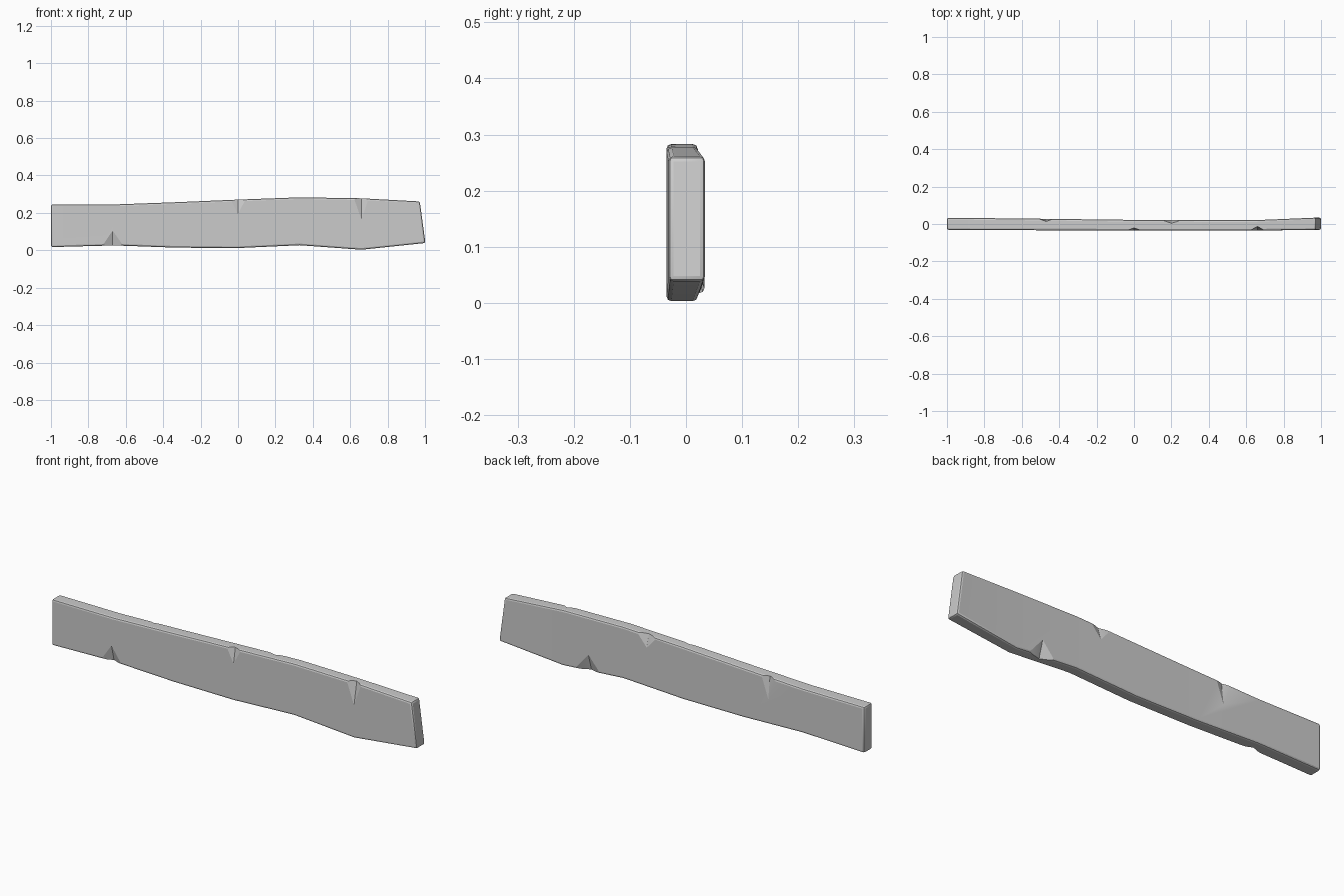
import bpy, bmesh
from mathutils import Vector

if "Cube" in bpy.data.objects:
    bpy.data.objects.remove(bpy.data.objects["Cube"])

# Stations along the plank: x at bottom, x at top, bottom z, top z, front y, back y
STATIONS = [
    (-1.00, -1.00, 0.017, 0.245, -0.031, 0.033),
    (-0.66, -0.66, 0.026, 0.245, -0.033, 0.030),
    (-0.33, -0.33, 0.014, 0.257, -0.034, 0.026),
    (0.00, 0.00, 0.012, 0.271, -0.035, 0.022),
    (0.33, 0.33, 0.027, 0.283, -0.035, 0.021),
    (0.66, 0.66, 0.003, 0.278, -0.035, 0.021),
    (1.002, 0.972, 0.039, 0.261, -0.031, 0.034),
]


def mesh_object(name, bm):
    bmesh.ops.recalc_face_normals(bm, faces=bm.faces)
    mesh = bpy.data.meshes.new(name)
    bm.to_mesh(mesh)
    bm.free()
    obj = bpy.data.objects.new(name, mesh)
    bpy.context.collection.objects.link(obj)
    return obj


# Uneven plank body, skinned through the stations
bm = bmesh.new()
rings = []
for xb, xt, zb, zt, yf, yb in STATIONS:
    pts = [(xb, yf, zb), (xb, yb, zb), (xt, yb, zt), (xt, yf, zt)]
    rings.append([bm.verts.new(p) for p in pts])
for a, b in zip(rings, rings[1:]):
    for i in range(4):
        j = (i + 1) % 4
        bm.faces.new((a[i], a[j], b[j], b[i]))
bm.faces.new(rings[0])
bm.faces.new(rings[-1])
plank = mesh_object("plank", bm)

# Worn, softened edges
bevel = plank.modifiers.new("worn_edges", 'BEVEL')
bevel.width = 0.009
bevel.segments = 2
bevel.limit_method = 'ANGLE'
bevel.angle_limit = 0.7


# Wedge that chips an edge: deepest at the edge, running out at the apex on the face
def chip(name, x, y_face, z_edge, z_apex, half_width, depth):
    inward = -1 if y_face > 0 else 1
    apex = Vector((x, y_face, z_apex))
    deep = Vector((x, y_face + inward * depth, z_edge))
    ends = (apex - (deep - apex) * 0.3, deep + (deep - apex) * 0.4)
    bm = bmesh.new()
    for e in ends:
        bm.verts.new(e)
        for s in (-1, 1):
            bm.verts.new(e + 1.8 * Vector((s * half_width, -inward * depth, 0)))
    bmesh.ops.convex_hull(bm, input=bm.verts)
    cutter = mesh_object(name, bm)
    cutter.hide_render = True
    cutter.hide_set(True)
    mod = plank.modifiers.new(name, 'BOOLEAN')
    mod.operation = 'DIFFERENCE'
    mod.solver = 'EXACT'
    mod.object = cutter


# Chips on the front and back edges
chip("front_chip_low", -0.67, -0.033, 0.026, 0.105, 0.055, 0.020)
chip("front_chip_mid", 0.00, -0.035, 0.271, 0.195, 0.040, 0.014)
chip("front_chip_right", 0.66, -0.035, 0.278, 0.165, 0.040, 0.022)
chip("back_chip_left", -0.47, 0.028, 0.251, 0.140, 0.040, 0.014)
chip("back_chip_mid", 0.20, 0.0215, 0.279, 0.215, 0.055, 0.018)
chip("back_chip_low", 0.52, 0.021, 0.013, 0.095, 0.070, 0.024)

# Apply the cuts, drop the cutters, then shade
bpy.context.view_layer.update()
deps = bpy.context.evaluated_depsgraph_get()
result = bpy.data.meshes.new_from_object(plank.evaluated_get(deps))
plank.modifiers.clear()
plank.data = result
for obj in list(bpy.data.objects):
    if obj != plank:
        bpy.data.objects.remove(obj)
bpy.context.view_layer.objects.active = plank
plank.select_set(True)
bpy.ops.object.shade_smooth_by_angle(angle=0.35)
